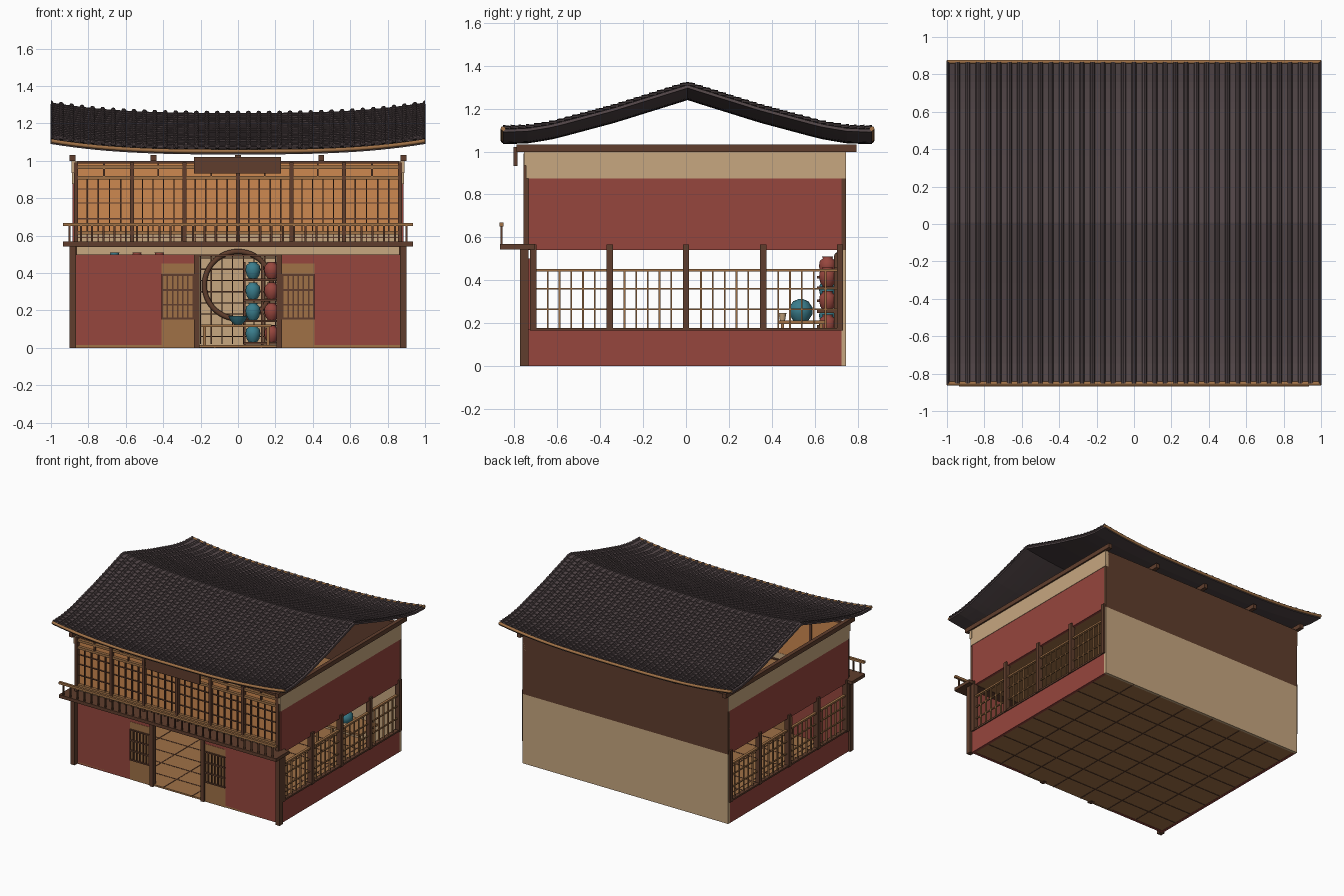
import bpy, bmesh, math
from mathutils import Matrix

if "Cube" in bpy.data.objects:
    bpy.data.objects.remove(bpy.data.objects["Cube"])


def material(name, r, g, b):
    m = bpy.data.materials.new(name)
    m.diffuse_color = (r, g, b, 1)
    m.use_nodes = True
    m.node_tree.nodes["Principled BSDF"].inputs["Base Color"].default_value = m.diffuse_color
    return m


RED = material("red plaster", .305, .061, .047)
CREAM = material("cream plaster", .57, .385, .215)
DARK = material("dark wood", .115, .048, .026)
WOOD = material("light wood", .35, .165, .062)
PAPER = material("orange paper", .61, .25, .08)
TILE = material("roof tile", .084, .061, .064)
TEAL = material("teal glaze", .042, .205, .262)


def finish(name, bm, mat):
    mesh = bpy.data.meshes.new(name)
    bm.to_mesh(mesh)
    bm.free()
    mesh.materials.append(mat)
    ob = bpy.data.objects.new(name, mesh)
    bpy.context.collection.objects.link(ob)
    return ob


def boxes(name, mat, items):
    """One object from boxes given as (x0, x1, y0, y1, z0, z1)."""
    bm = bmesh.new()
    for x0, x1, y0, y1, z0, z1 in items:
        m = Matrix.Translation(((x0 + x1) / 2, (y0 + y1) / 2, (z0 + z1) / 2))
        m = m @ Matrix.Diagonal((abs(x1 - x0), abs(y1 - y0), abs(z1 - z0), 1))
        bmesh.ops.create_cube(bm, size=1, matrix=m)
    return finish(name, bm, mat)


def sides(items):
    """Repeat boxes on the other side of x = 0."""
    return items + [(-b, -a, *rest) for a, b, *rest in items]


def spread(a, b, n):
    return [a + (b - a) * i / (n - 1) for i in range(n)]


def lathe(name, mat, profile, spots, n=20):
    """Turned shapes from one (radius, z) profile, set at several spots."""
    bm = bmesh.new()
    for sx, sy, sz in spots:
        rings = [[bm.verts.new((sx + r * math.cos(i * math.tau / n),
                                sy + r * math.sin(i * math.tau / n), sz + z))
                  for i in range(n)] for r, z in profile]
        for lo, hi in zip(rings, rings[1:]):
            for i in range(n):
                f = bm.faces.new((lo[i], lo[(i + 1) % n], hi[(i + 1) % n], hi[i]))
                f.smooth = True
        bm.faces.new(rings[0][::-1])
        bm.faces.new(rings[-1])
    return finish(name, bm, mat)


# ---------- floor and walls ----------
boxes("floor", WOOD, [(-.87, .87, -.74, .74, .002, .014)])
joints = [(x - .004, x + .004, -.74, .74, 0, .016) for x in spread(-.87, .87, 8)[1:-1]]
joints += [(-.87, .87, y - .004, y + .004, 0, .016) for y in spread(-.74, .74, 10)[1:-1]]
boxes("floor_joints", DARK, joints)
boxes("upper_floor", WOOD, [(-.865, .865, -.72, .725, .545, .56)])
boxes("back_wall_lower", CREAM, [(-.885, .885, .725, .745, 0, .54)])
boxes("back_wall_upper", DARK, [(-.885, .885, .725, .745, .54, 1.0)])
boxes("side_walls", RED, sides([(.865, .885, -.74, .725, 0, .17),
                               (.865, .885, -.735, .742, .54, .875)]))
boxes("side_wall_bands", CREAM, sides([(.862, .888, -.745, .745, .875, 1.0)]))
boxes("front_wall", RED, sides([(.41, .87, -.74, -.72, 0, .5),
                               (.235, .41, -.74, -.72, .45, .5)]))

# ---------- posts and beams ----------
boxes("front_corner_posts", DARK, sides([(.865, .9, -.775, -.735, 0, .545)]))
boxes("roof_beams", DARK, [(x - .015, x + .015, -.79, .795, .998, 1.032)
                           for x in (-.885, -.452, 0, .445, .885)])
boxes("wall_plates", DARK, [(-.885, .885, y - .012, y + .012, .985, 1.0) for y in (-.73, .73)])
boxes("corner_brackets", CREAM, sides([(.865, .89, -.755, -.73, .935, .998)]))
boxes("entry_frame", DARK, sides([(.205, .235, -.755, -.715, 0, .5)])
      + [(-.205, .205, -.75, -.72, .487, .5)])

# ---------- side windows ----------
boxes("side_window_posts", DARK, sides([(.86, .897, y - .015, y + .015, .165, .567)
                                       for y in (-.712, -.356, 0, .36, .718)]))
boxes("side_window_sills", DARK, sides([(.86, .892, -.71, .72, .165, .178)]))
rails, bars = [], []
for y0, y1 in ((-.70, -.37), (-.341, -.015), (.015, .345), (.375, .705)):
    rails.append((.865, .885, y0, y1, .44, .453))
    for z in (.265, .36):
        bars.append((.87, .88, y0, y1, z - .004, z + .004))
    for y in spread(y0, y1, 7)[1:-1]:
        bars.append((.87, .88, y - .004, y + .004, .175, .442))
boxes("side_window_rails", WOOD, sides(rails))
boxes("side_window_lattice", WOOD, sides(bars))

# ---------- sliding doors ----------
boxes("sliding_doors", WOOD, sides([(.235, .41, -.742, -.73, 0, .45)]))
door = [(.235, .41, -.75, -.742, z - .005, z + .005) for z in (.157, .23, .31, .39)]
door += [(x - .004, x + .004, -.75, -.742, .157, .39) for x in spread(.24, .405, 7)]
boxes("door_lattice", DARK, sides(door))

# ---------- upper paper screens ----------
boxes("paper_screens", PAPER, [(-.865, .865, -.73, -.722, .61, .99)])
boxes("screen_base", CREAM, [(-.865, .865, -.732, -.72, .56, .615)])
posts = [-.866, -.567, -.286, 0, .286, .567, .866]
boxes("screen_posts", DARK, [(x - .011, x + .011, -.757, -.72, .56, .99) for x in posts])
boxes("screen_rails", WOOD, [(-.87, .87, -.752, -.728, z - .009, z + .009)
                             for z in (.615, .91, .965)])
lattice = [(-.865, .865, -.738, -.73, z - .003, z + .003) for z in (.59, .69, .775, .85)]
for a, b in zip(posts, posts[1:]):
    lattice += [(x - .0035, x + .0035, -.74, -.73, .565, .905) for x in spread(a, b, 6)[1:-1]]
    m = (a + b) / 2
    lattice.append((m - .005, m + .005, -.745, -.73, .905, .985))
boxes("screen_lattice", DARK, lattice)
boxes("sign_board", DARK, [(-.235, .23, -.805, -.785, .932, 1.02)])

# ---------- balcony ----------
boxes("balcony_deck", DARK, [(-.935, .935, -.868, -.705, .543, .568)])
boxes("balcony_handrail", WOOD, [(-.935, .935, -.87, -.852, .65, .668)]
      + sides([(.915, .935, -.866, -.86, .65, .66)]))
boxes("balcony_balusters", DARK, [(x - .005, x + .005, -.865, -.855, .565, .652)
                                  for x in spread(-.9, .9, 31)])

# ---------- roof ----------
RIDGE_Y, HALF = .007, .86
PROFILE = [(0, 1.256), (.34, 1.15), (.62, 1.075), (.74, 1.054), (.86, 1.05)]


def roof_z(x, d):
    """Roof height at x, a distance d from the ridge; the ends sweep upward."""
    for (d0, z0), (d1, z1) in zip(PROFILE, PROFILE[1:]):
        if d <= d1 + 1e-6:
            return z0 + (z1 - z0) * (d - d0) / (d1 - d0) + .056 * abs(x) ** 3


def sheet(name, mat, xs, rows):
    """Roof surface over xs as (x, lift) and rows as (signed d, lift)."""
    bm = bmesh.new()
    grid = [[bm.verts.new((x, RIDGE_Y + d, roof_z(x, abs(d)) + a + b)) for x, a in xs]
            for d, b in rows]
    for r0, r1 in zip(grid, grid[1:]):
        for i in range(len(xs) - 1):
            bm.faces.new((r0[i], r0[i + 1], r1[i + 1], r1[i]))
    return finish(name, bm, mat)


# ribbed tiles in stepped courses
COLS, ROWS = 36, 24
w = 2 / COLS
ribs = []
for c in range(COLS):
    x = -1 + c * w
    ribs += [(x, .012), (x + .16 * w, .009), (x + .24 * w, 0), (x + .76 * w, 0), (x + .84 * w, .009)]
ribs.append((1, .012))
half = []
for r in range(ROWS):
    half += [(HALF * r / ROWS, 0), (HALF * (r + 1) / ROWS, .006)]
courses = [(-d, l) for d, l in reversed(half)] + half[1:]
sheet("roof_tiles", TILE, ribs, courses)
under = [(s * d, -.002) for s, ds in ((-1, spread(HALF, .01, 16)), (1, spread(0, HALF, 16)))
         for d in ds]
base = sheet("roof_base", TILE, [(x, 0) for x in spread(-1, 1, 33)], under)
thick = base.modifiers.new("thickness", "SOLIDIFY")
thick.thickness = .014
thick.offset = -1


def tube(name, mat, points, radius, cyclic=False, res=3):
    cu = bpy.data.curves.new(name, "CURVE")
    cu.dimensions = "3D"
    cu.bevel_depth, cu.bevel_resolution = radius, res
    cu.use_fill_caps = True
    sp = cu.splines.new("POLY")
    sp.points.add(len(points) - 1)
    for p, co in zip(sp.points, points):
        p.co = (*co, 1)
    sp.use_cyclic_u = cyclic
    cu.materials.append(mat)
    ob = bpy.data.objects.new(name, cu)
    bpy.context.collection.objects.link(ob)


# eave trim follows the upswept edge
for label, s in (("front", -1), ("back", 1)):
    tube(label + "_eave_trim", WOOD, [(x, RIDGE_Y + s * HALF, roof_z(x, HALF) + .001)
                                      for x in spread(-1, 1, 33)], .011)

# ---------- interior ----------
tube("round_window_ring", DARK, [(.18 * math.cos(a), .705, .335 + .18 * math.sin(a))
                                 for a in spread(0, math.tau, 49)[:-1]], .014, True)
boxes("round_window_lattice", DARK,
      [(x - .003, x + .003, .715, .725, .02, .5) for x in spread(-.2, .2, 8)]
      + [(-.2, .2, .715, .725, z - .003, z + .003) for z in spread(.06, .48, 8)])
levels = (.03, .15, .26, .37)
boxes("pot_shelves", DARK,
      [(.03, .23, .61, .71, z - .012, z) for z in levels]
      + [(x - .006, x + .006, .69, .71, .014, .46) for x in (.035, .13, .225)]
      + [(-.74, -.34, .61, .71, z - .012, z) for z in (.19, .31, .42)]
      + [(x - .006, x + .006, .69, .71, .014, .46) for x in (-.735, -.345)])
jar = [(.022, 0), (.034, .018), (.04, .045), (.036, .07), (.022, .082), (.026, .09)]
lathe("teal_jars", TEAL, jar, [(.08, .66, z) for z in levels]
      + [(-.66, .66, .42), (-.54, .66, .31), (-.42, .66, .19), (-.66, .66, .19)])
lathe("red_jars", RED, jar, [(.18, .66, z) for z in levels]
      + [(-.54, .66, .42), (-.42, .66, .42), (-.66, .66, .31)])
boxes("tables", WOOD,
      [(-.2, .18, .2, .4, .11, .125), (.35, .75, .43, .65, .195, .212)]
      + [(x - .008, x + .008, y - .008, y + .008, .014, .112)
         for x in (-.18, .16) for y in (.22, .38)]
      + [(x - .008, x + .008, y - .008, y + .008, .014, .197)
         for x in (.37, .73) for y in (.45, .63)])
lathe("bowl", TEAL, [(.02, 0), (.04, .02), (.052, .045)], [(0, .3, .125)])
lathe("kettle", TEAL, [(.035, 0), (.055, .03), (.055, .06), (.035, .09), (.01, .1)],
      [(.55, .535, .212)])
lathe("cup", CREAM, [(.012, 0), (.018, .035)], [(.6, .45, .212)], 12)
